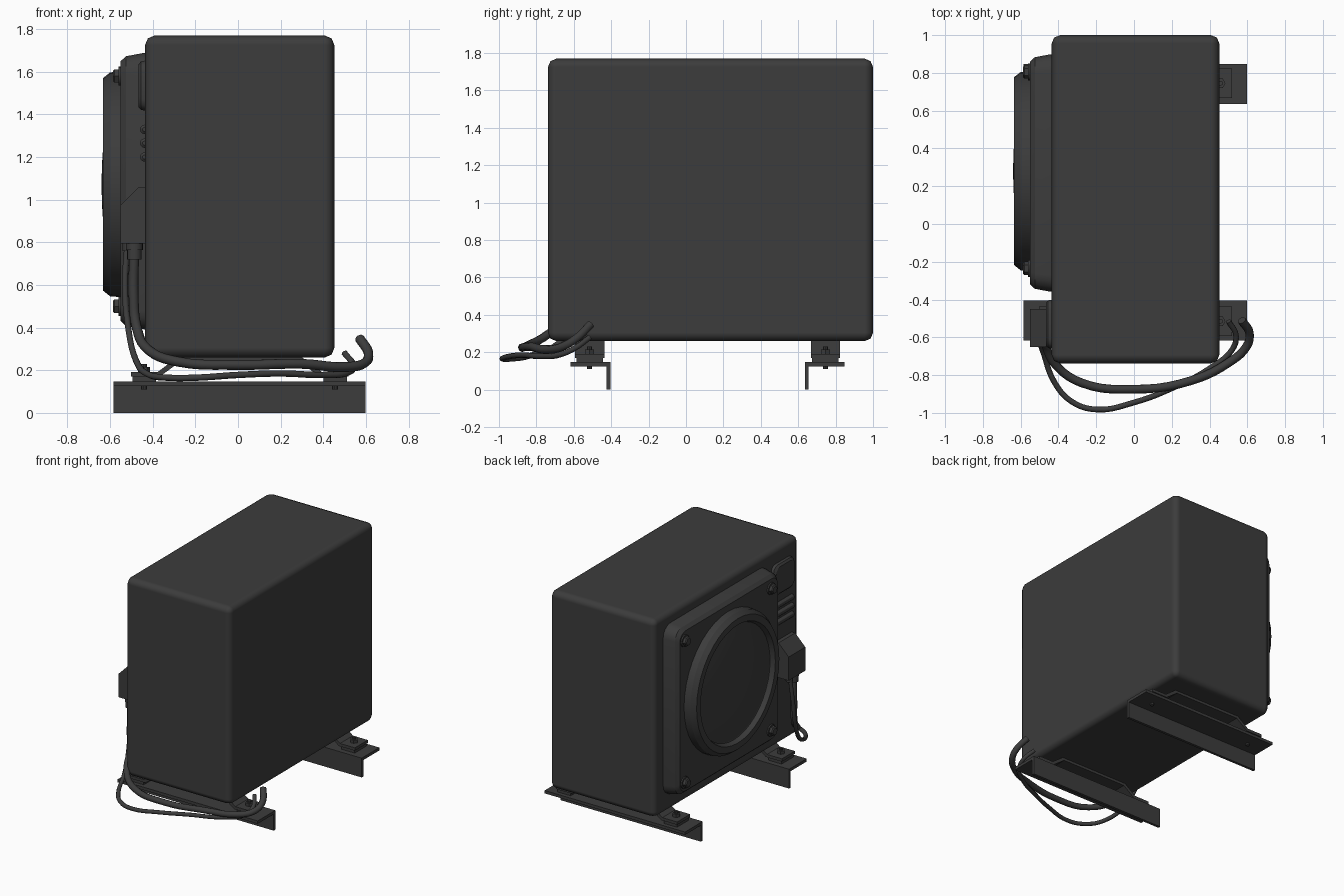
import bpy, bmesh, math
from mathutils import Vector

if "Cube" in bpy.data.objects:
    bpy.data.objects.remove(bpy.data.objects["Cube"])

dark = bpy.data.materials.new("dark_grey")
dark.diffuse_color = (0.045, 0.045, 0.045, 1)
dark.use_nodes = True
dark.node_tree.nodes["Principled BSDF"].inputs["Base Color"].default_value = dark.diffuse_color


def finish(ob, angle=30):
    ob.data.materials.append(dark)
    bpy.ops.object.select_all(action='DESELECT')
    ob.select_set(True)
    bpy.context.view_layer.objects.active = ob
    bpy.ops.object.shade_smooth_by_angle(angle=math.radians(angle))
    return ob


def loft(name, rings, angle=30):
    """Skin closed rings of equal length and cap both ends."""
    bm = bmesh.new()
    rows = [[bm.verts.new(p) for p in r] for r in rings]
    n = len(rows[0])
    for a, b in zip(rows, rows[1:]):
        for i in range(n):
            j = (i + 1) % n
            bm.faces.new((a[i], a[j], b[j], b[i]))
    bm.faces.new(rows[0][::-1])
    bm.faces.new(rows[-1])
    bmesh.ops.recalc_face_normals(bm, faces=bm.faces)
    me = bpy.data.meshes.new(name)
    bm.to_mesh(me)
    bm.free()
    ob = bpy.data.objects.new(name, me)
    bpy.context.collection.objects.link(ob)
    return finish(ob, angle)


def circle(axis, c, r, n):
    """Circle around the x, y or z axis."""
    pts = []
    for i in range(n):
        a = 2 * math.pi * i / n
        v = [0, 0, 0]
        v[(axis + 1) % 3], v[(axis + 2) % 3] = r * math.cos(a), r * math.sin(a)
        pts.append(Vector(c) + Vector(v))
    return pts


def lathe(name, axis, c, profile, n):
    """Profile of (offset along axis, radius) pairs."""
    rings = []
    for d, r in profile:
        p = Vector(c)
        p[axis] += d
        rings.append(circle(axis, p, r, n))
    return loft(name, rings)


def round_rect(x, cy, cz, hy, hz, r, seg):
    pts = []
    for k, (sy, sz) in enumerate(((1, 1), (-1, 1), (-1, -1), (1, -1))):
        for i in range(seg + 1):
            a = math.pi / 2 * (k + i / seg)
            pts.append((x, cy + sy * (hy - r) + r * math.cos(a),
                        cz + sz * (hz - r) + r * math.sin(a)))
    return pts


def extrude_y(name, xz, y0, y1):
    return loft(name, [[(x, y, z) for x, z in xz] for y in (y0, y1)])


def cable(name, pts, radius):
    cu = bpy.data.curves.new(name, 'CURVE')
    cu.dimensions = '3D'
    cu.bevel_depth, cu.bevel_resolution, cu.resolution_u = radius, 2, 5
    cu.use_fill_caps = True
    sp = cu.splines.new('BEZIER')
    sp.bezier_points.add(len(pts) - 1)
    for bp, p in zip(sp.bezier_points, pts):
        bp.co = p
        bp.handle_left_type = bp.handle_right_type = 'AUTO'
    ob = bpy.data.objects.new(name, cu)
    bpy.context.collection.objects.link(ob)
    bpy.ops.object.select_all(action='DESELECT')
    ob.select_set(True)
    bpy.context.view_layer.objects.active = ob
    bpy.ops.object.convert(target='MESH')
    finish(bpy.context.object, 50)


# Main casing with softened edges
bpy.ops.mesh.primitive_cube_add(size=1, location=(0.008, 0.131, 1.015))
casing = bpy.context.object
casing.name = "casing"
casing.scale = (0.888, 1.738, 1.51)
bpy.ops.object.transform_apply(location=False, rotation=False, scale=True)
bev = casing.modifiers.new("edges", 'BEVEL')
bev.width, bev.segments = 0.045, 2
bev.harden_normals = True
finish(casing, 60)

# Fan panel, fan ring with domed cover
loft("fan_panel", [round_rect(x, 0.27, 1.04, 0.63 - d, 0.65 - d, 0.09 - d / 2, 4)
                   for x, d in ((-0.42, 0), (-0.45, 0.003), (-0.525, 0.017), (-0.55, 0.04))])
dome = [(-0.64 + 0.042 * (r / 0.43) ** 2, r) for r in (0.43, 0.36, 0.28, 0.19, 0.10, 0.02)]
lathe("fan_ring", 0, (0, 0.28, 1.072),
      [(-0.54, 0.53), (-0.60, 0.525), (-0.634, 0.498), (-0.634, 0.45), (-0.60, 0.435)] + dome, 40)

# Panel corner bolts: washer and hex head
for y in (-0.235, 0.805):
    for z in (0.5, 1.58):
        lathe("panel_bolt_washer", 0, (0, y, z), [(-0.54, 0.045), (-0.56, 0.045)], 16)
        lathe("panel_bolt_head", 0, (0, y, z), [(-0.555, 0.036), (-0.58, 0.036), (-0.587, 0.028)], 6)

# Handle plate and grip ribs
loft("handle_plate", [round_rect(x, -0.53, 1.535, 0.13 - d, 0.118 - d, 0.05, 3)
                      for x, d in ((-0.43, 0), (-0.455, 0.004), (-0.467, 0.018))])
for z in (1.20, 1.265, 1.33):
    lathe("grip_rib", 1, (-0.438, -0.55, z),
          [(-0.11, 0.01), (-0.10, 0.022), (0.10, 0.022), (0.11, 0.01)], 12)

# Cable box and glands
extrude_y("cable_box", [(-0.43, 0.795), (-0.55, 0.795), (-0.55, 0.975), (-0.465, 1.06), (-0.43, 1.06)],
          -0.65, -0.45)
lathe("large_gland", 2, (-0.486, -0.60, 0),
      [(0.80, 0.04), (0.765, 0.04), (0.765, 0.034), (0.72, 0.034)], 16)
lathe("small_gland", 2, (-0.515, -0.51, 0), [(0.80, 0.026), (0.76, 0.026)], 12)

# Loose cables
cable("thick_cable", [(-0.487, -0.60, 0.74), (-0.49, -0.60, 0.56), (-0.475, -0.625, 0.40),
                      (-0.42, -0.74, 0.295), (-0.28, -0.84, 0.24), (0, -0.875, 0.225),
                      (0.3, -0.83, 0.23), (0.5, -0.735, 0.215), (0.595, -0.65, 0.235),
                      (0.612, -0.58, 0.28), (0.57, -0.51, 0.35)], 0.023)
cable("thin_cable", [(-0.52, -0.51, 0.78), (-0.53, -0.53, 0.60), (-0.515, -0.58, 0.40),
                     (-0.48, -0.68, 0.25), (-0.42, -0.84, 0.18), (-0.33, -0.94, 0.165),
                     (-0.2, -0.982, 0.165), (0, -0.945, 0.178), (0.2, -0.87, 0.185),
                     (0.4, -0.765, 0.178), (0.52, -0.665, 0.19), (0.54, -0.59, 0.225),
                     (0.50, -0.515, 0.28)], 0.015)

# Two L rails with hat brackets, pads and bolts
angle_iron = [(0.52, 0), (0.54, 0), (0.54, 0.125), (0.732, 0.125), (0.732, 0.147), (0.52, 0.147)]
half_hat = [(0.51, 0.192), (0.385, 0.192), (0.29, 0.262), (0.25, 0.262),
            (0.25, 0.24), (0.28, 0.24), (0.375, 0.17), (0.51, 0.17)]
for side, label in ((-1, "front"), (1, "rear")):
    loft(label + "_rail", [[(x, 0.115 + side * y, z) for y, z in angle_iron] for x in (-0.585, 0.598)])
    yc = 0.115 + side * 0.63
    extrude_y(label + "_cross_plate", [(-0.25, 0.24), (0.27, 0.24), (0.27, 0.262), (-0.25, 0.262)],
              yc - 0.078, yc + 0.078)
    for sx in (-1, 1):
        extrude_y(label + "_foot_bracket", [(0.008 + sx * x, z) for x, z in half_hat],
                  yc - 0.078, yc + 0.078)
        cx = 0.008 + sx * 0.448
        extrude_y(label + "_foot_pad", [(cx - 0.055, 0.145), (cx + 0.055, 0.145),
                                        (cx + 0.055, 0.172), (cx - 0.055, 0.172)],
                  yc - 0.07, yc + 0.07)
        lathe(label + "_foot_bolt", 2, (cx, yc, 0), [(0.185, 0.028), (0.215, 0.028)], 6)
        lathe(label + "_foot_stud", 2, (cx, yc, 0), [(0.11, 0.014), (0.23, 0.014)], 10)
